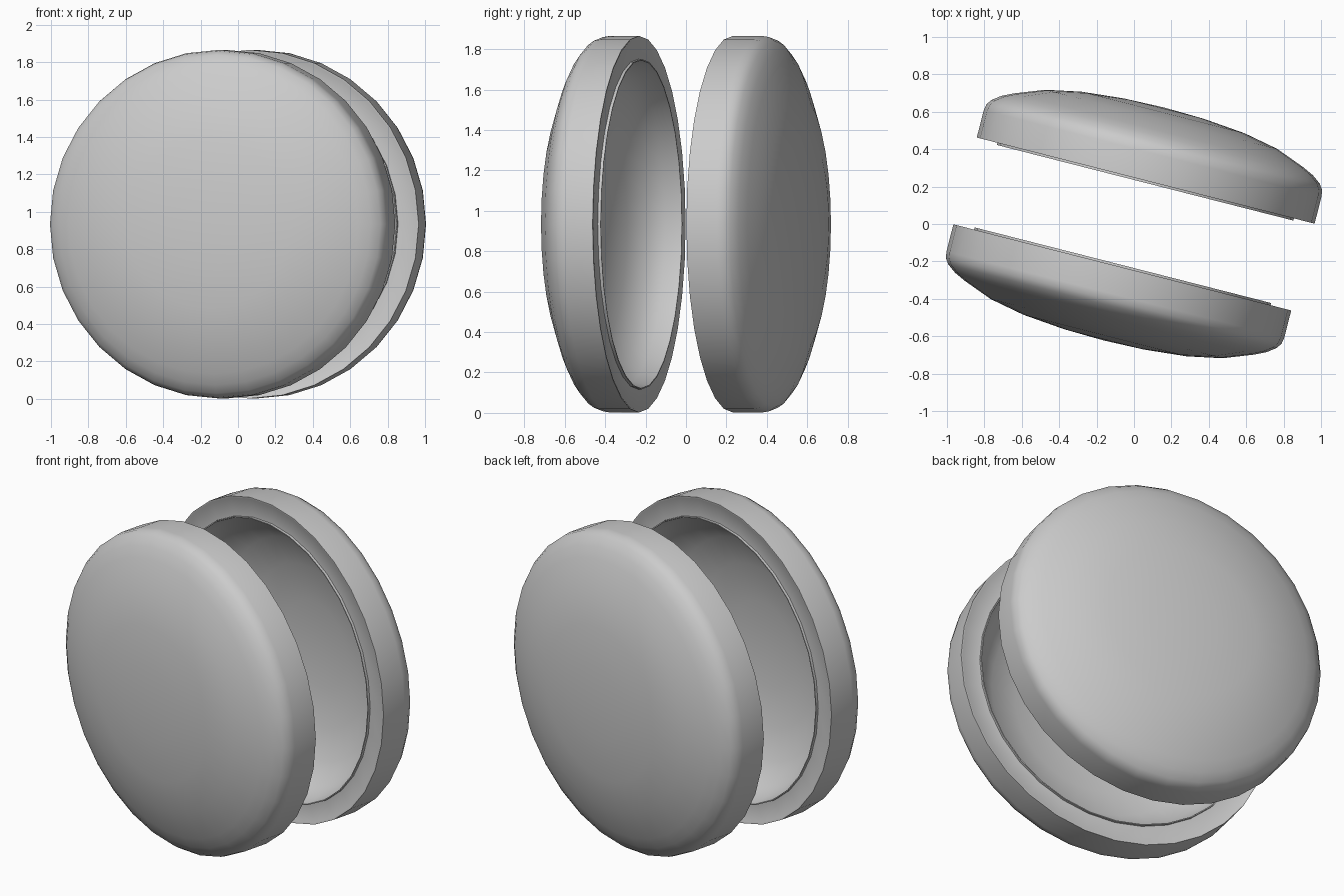
import bpy, bmesh, math
from mathutils import Matrix, Vector

cube = bpy.data.objects.get("Cube")
if cube:
    bpy.data.objects.remove(cube, do_unlink=True)

grey = bpy.data.materials.new("plain grey")
grey.use_nodes = True
colour = (0.6, 0.6, 0.6, 1)
grey.diffuse_color = colour
grey.node_tree.nodes["Principled BSDF"].inputs["Base Color"].default_value = colour

SEGMENTS = 32
TILT = math.radians(14.3)

# Half-section (radius, depth): bowl floor, thin lip, flat rim, wall, dome
PROFILE = [
    (0, .33), (.25, .32), (.47, .285), (.64, .225), (.745, .15), (.795, .07),
    (.812, -.012), (.818, -.012), (.818, .003), (.92, .003), (.925, 0), (.932, 0),
    (.932, .15), (.926, .185), (.905, .215), (.86, .248), (.80, .277),
    (.64, .338), (.45, .376), (.22, .397), (0, .403),
]


def lathe_shell(name, turn):
    """Spin the profile, then stand the shell up and turn it about z."""
    bm = bmesh.new()
    verts = [bm.verts.new((r, 0, h)) for r, h in PROFILE]
    edges = [bm.edges.new(pair) for pair in zip(verts, verts[1:])]
    bmesh.ops.spin(bm, geom=verts + edges, cent=(0, 0, 0), axis=(0, 0, 1),
                   angle=2 * math.pi, steps=SEGMENTS)
    bmesh.ops.remove_doubles(bm, verts=bm.verts, dist=0.0005)
    bmesh.ops.recalc_face_normals(bm, faces=bm.faces)
    # Dome points to -y, tilted a little towards -x
    stand = Matrix.Rotation(-TILT, 4, 'Z') @ Matrix.Rotation(math.pi / 2, 4, 'X')
    place = Matrix.Translation((-.0625, -.232, .934)) @ stand
    bmesh.ops.transform(bm, matrix=Matrix.Rotation(turn, 4, 'Z') @ place, verts=bm.verts)
    mesh = bpy.data.meshes.new(name)
    bm.to_mesh(mesh)
    bm.free()
    mesh.materials.append(grey)
    obj = bpy.data.objects.new(name, mesh)
    bpy.context.collection.objects.link(obj)
    bpy.ops.object.select_all(action='DESELECT')
    obj.select_set(True)
    bpy.context.view_layer.objects.active = obj
    bpy.ops.object.shade_smooth_by_angle(angle=math.radians(35))
    return obj


# Two matching hollow shells, facing each other
lathe_shell("front_shell", 0)
lathe_shell("back_shell", math.pi)
